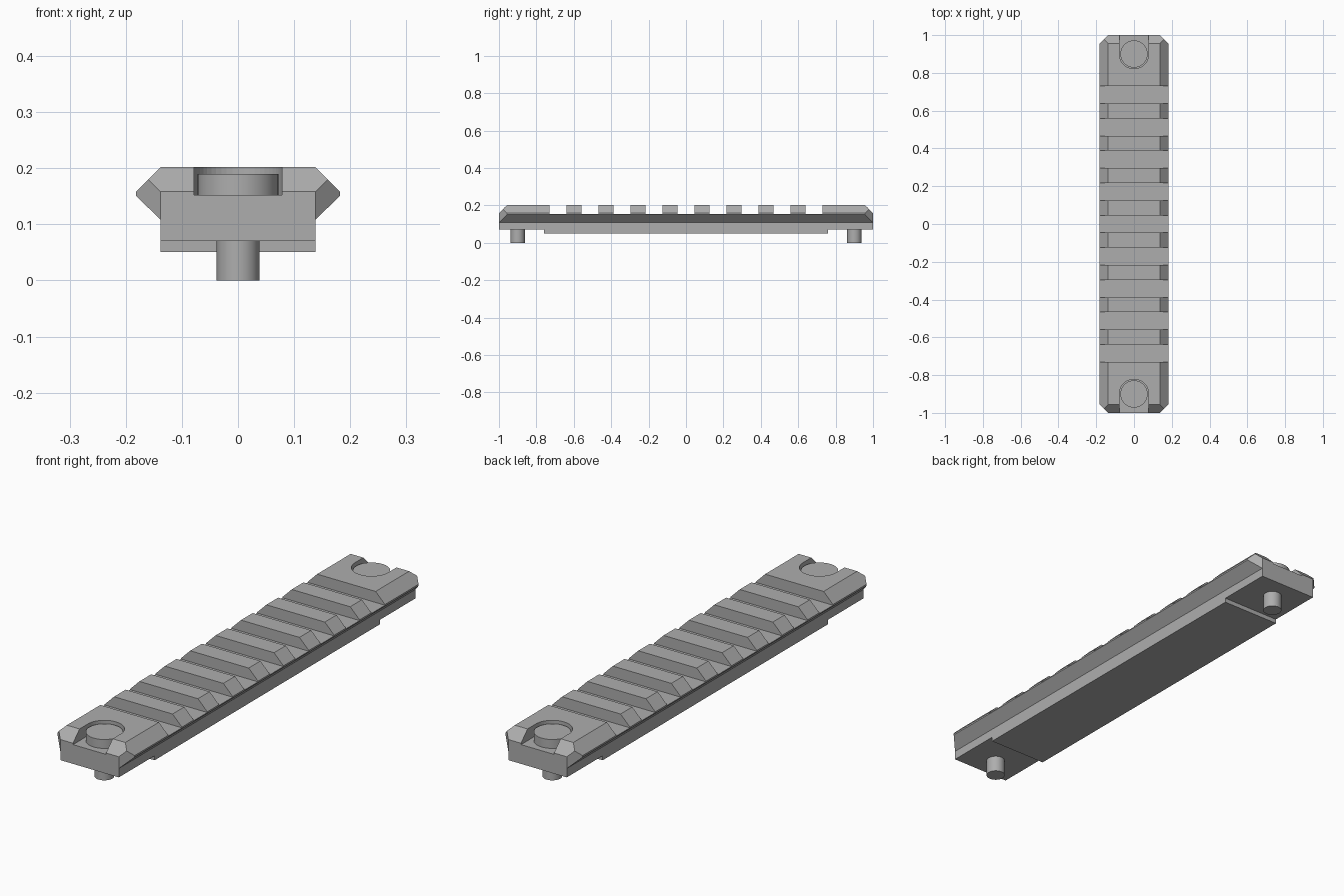
import bpy, bmesh, math
from mathutils import Vector

cube = bpy.data.objects.get("Cube")
if cube:
    bpy.data.objects.remove(cube, do_unlink=True)

# One plain grey finish
grey = bpy.data.materials.new("satin grey")
grey.use_nodes = True
GREY = (0.42, 0.42, 0.42, 1)
grey.diffuse_color = GREY
grey.node_tree.nodes["Principled BSDF"].inputs["Base Color"].default_value = GREY

HALF_FOOT, HALF_WIDE, TOP, SHOULDER = 0.138, 0.182, 0.202, 0.158
SCREW_Y, POCKET_Z = 0.9, 0.152


def make_object(name, bm):
    bmesh.ops.recalc_face_normals(bm, faces=bm.faces)
    mesh = bpy.data.meshes.new(name)
    bm.to_mesh(mesh)
    bm.free()
    mesh.materials.append(grey)
    obj = bpy.data.objects.new(name, mesh)
    bpy.context.collection.objects.link(obj)
    return obj


def prism(name, outline, direction, cuts=()):
    """Extrude a closed outline, then slice it with (point, normal) planes."""
    bm = bmesh.new()
    face = bm.faces.new([bm.verts.new(p) for p in outline])
    new = bmesh.ops.extrude_face_region(bm, geom=[face])["geom"]
    bmesh.ops.translate(bm, vec=direction, verts=[v for v in new if isinstance(v, bmesh.types.BMVert)])
    for point, normal in cuts:
        bmesh.ops.bisect_plane(bm, geom=bm.verts[:] + bm.edges[:] + bm.faces[:],
                               plane_co=point, plane_no=normal, clear_outer=True)
        bmesh.ops.holes_fill(bm, edges=[e for e in bm.edges if e.is_boundary])
    return make_object(name, bm)


def box(name, x, y0, y1, z0, z1):
    return prism(name, [(-x, y0, z0), (x, y0, z0), (x, y1, z0), (-x, y1, z0)], (0, 0, z1 - z0))


def cut_out(target, cutter):
    mod = target.modifiers.new("cut", "BOOLEAN")
    mod.operation, mod.solver, mod.object = "DIFFERENCE", "EXACT", cutter
    bpy.context.view_layer.objects.active = target
    bpy.ops.object.modifier_apply(modifier=mod.name)
    bpy.data.objects.remove(cutter, do_unlink=True)


def cylinder(name, y, radius, z0, z1):
    bpy.ops.mesh.primitive_cylinder_add(vertices=48, radius=radius, depth=z1 - z0,
                                        location=(0, y, (z0 + z1) / 2))
    obj = bpy.context.object
    obj.name = name
    obj.data.materials.append(grey)
    bpy.ops.object.shade_smooth_by_angle(angle=math.radians(35))
    return obj


# Rail body: dovetail profile with bevelled ends and clipped corners
right = [(HALF_FOOT, 0.07), (HALF_FOOT, 0.108), (HALF_WIDE, 0.151),
         (HALF_WIDE, SHOULDER), (HALF_FOOT, TOP)]
outline = [(x, -1, z) for x, z in right] + [(-x, -1, z) for x, z in reversed(right)]
cuts = []
for end in (-1, 1):
    cuts.append((Vector((0, end, SHOULDER)), Vector((0, end, 1))))
    for side in (-1, 1):
        cuts.append((Vector((side * HALF_FOOT, end, 0)), Vector((side, end, 0))))
rail = prism("rail_body", outline, (0, 2, 0), cuts)

# Evenly spaced cross slots
for i in range(-4, 5):
    y = i * 0.171
    cut_out(rail, box("slot_cutter", 0.3, y - 0.046, y + 0.046, 0.155, 0.3))

# U-shaped screw pockets, open at each end
for end in (-1, 1):
    arc = [(0.078 * math.cos(a), end * (SCREW_Y - 0.078 * math.sin(a)), POCKET_Z)
           for a in (math.pi * k / 24 for k in range(25))]
    arc += [(-0.078, end * 1.1, POCKET_Z), (0.078, end * 1.1, POCKET_Z)]
    cut_out(rail, prism("pocket_cutter", arc, (0, 0, 0.2)))

# Raised pad under the middle of the rail
box("underside_pad", HALF_FOOT, -0.759, 0.759, 0.051, 0.07)

# Screws: flat head in the pocket, shank below
for end, label in ((-1, "front"), (1, "back")):
    cylinder(label + "_screw_head", end * SCREW_Y, 0.072, POCKET_Z - 0.01, 0.19)
    cylinder(label + "_screw_shank", end * SCREW_Y, 0.038, 0, 0.08)
